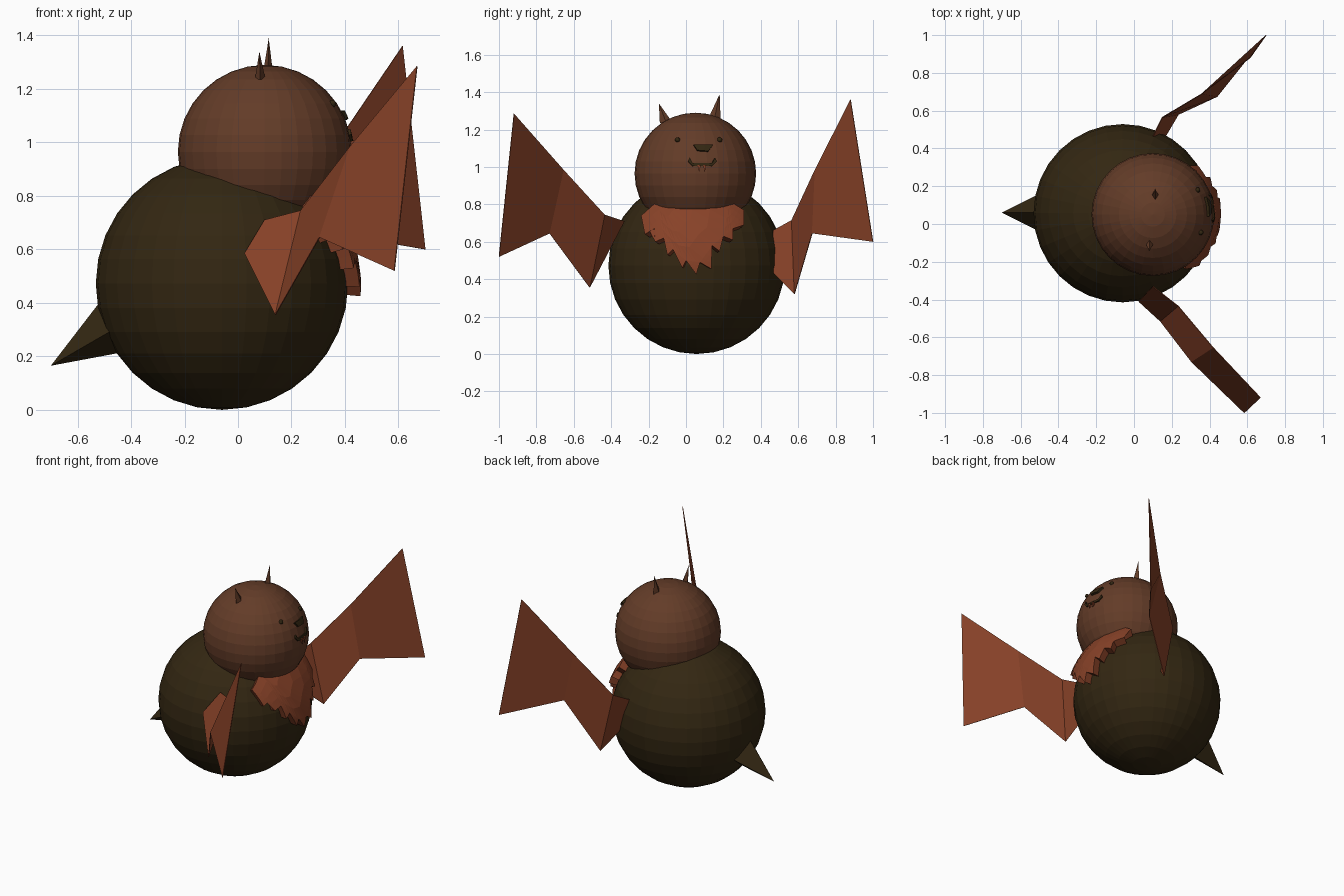
import bpy, bmesh, math
from mathutils import Vector

cube = bpy.data.objects.get("Cube")
if cube:
    bpy.data.objects.remove(cube, do_unlink=True)


def material(name, rgb):
    m = bpy.data.materials.new(name)
    m.use_nodes = True
    m.diffuse_color = (*rgb, 1)
    m.node_tree.nodes["Principled BSDF"].inputs["Base Color"].default_value = (*rgb, 1)
    return m


OLIVE = material("dark olive", (0.033, 0.020, 0.006))
BROWN = material("brown", (0.125, 0.045, 0.021))
RUST = material("rust", (0.245, 0.054, 0.021))

BODY, BODY_R = Vector((-0.06, 0.057, 0.472)), 0.472
HEAD, HEAD_R = Vector((0.10, 0.05, 0.965)), 0.325


def finish(bm, name, mat):
    bmesh.ops.recalc_face_normals(bm, faces=bm.faces)
    me = bpy.data.meshes.new(name)
    bm.to_mesh(me)
    bm.free()
    me.materials.append(mat)
    ob = bpy.data.objects.new(name, me)
    bpy.context.collection.objects.link(ob)
    return ob


def sphere(name, centre, radius, mat, segments=32, rings=16):
    bm = bmesh.new()
    bmesh.ops.create_uvsphere(bm, u_segments=segments, v_segments=rings, radius=radius)
    bmesh.ops.translate(bm, verts=bm.verts, vec=centre)
    return finish(bm, name, mat)


def on_sphere(y, z, centre, radius):
    # Front point of a sphere at the given y and z
    d2 = radius ** 2 - (y - centre.y) ** 2 - (z - centre.z) ** 2
    return Vector((centre.x + math.sqrt(max(d2, 0)), y, z))


def spike(name, base, tip, mat):
    # Pyramid from a ring of base points to a tip
    bm = bmesh.new()
    ring = [bm.verts.new(p) for p in base]
    top = bm.verts.new(tip)
    bm.faces.new(ring)
    for a, b in zip(ring, ring[1:] + ring[:1]):
        bm.faces.new((a, b, top))
    return finish(bm, name, mat)


def sheet(name, top, bottom, mat):
    # Folded strip between an upper and a lower edge, with a hair of thickness
    bm = bmesh.new()
    t = [bm.verts.new(p) for p in top]
    b = [bm.verts.new(p) for p in bottom]
    for i in range(len(t) - 1):
        bm.faces.new((t[i], t[i + 1], b[i + 1], b[i]))
    ob = finish(bm, name, mat)
    mod = ob.modifiers.new("thickness", "SOLIDIFY")
    mod.thickness, mod.offset = 0.004, 0
    return ob


def patch(name, outline, centre, radius, depth, mat, cuts):
    # Outline wrapped onto the front of a sphere and thickened inward
    bm = bmesh.new()
    bm.faces.new([bm.verts.new((0, y, z)) for y, z in outline])
    bmesh.ops.triangulate(bm, faces=bm.faces)
    if cuts:
        bmesh.ops.subdivide_edges(bm, edges=bm.edges, cuts=cuts, use_grid_fill=True)
    for v in bm.verts:
        v.co = on_sphere(v.co.y, v.co.z, centre, radius)
    rim = bmesh.ops.extrude_face_region(bm, geom=bm.faces[:])
    for v in [g for g in rim["geom"] if isinstance(g, bmesh.types.BMVert)]:
        v.co += (centre - v.co).normalized() * depth
    return finish(bm, name, mat)


# Body and head
sphere("body", BODY, BODY_R, OLIVE)
sphere("head", HEAD, HEAD_R, BROWN)

# Tail
spike("tail", [(-0.45, 0.06, 0.49), (-0.38, -0.10, 0.35),
               (-0.30, 0.06, 0.24), (-0.38, 0.22, 0.35)], (-0.70, 0.06, 0.165), OLIVE)

# Wings, folded in three panels and posed differently
sheet("right_wing",
      [(0.10, -0.33, 0.71), (0.235, -0.435, 0.745), (0.42, -0.655, 0.985), (0.67, -0.92, 1.285)],
      [(0.025, -0.41, 0.585), (0.14, -0.515, 0.355), (0.305, -0.73, 0.645), (0.585, -1.0, 0.52)],
      RUST)
sheet("left_wing",
      [(0.10, 0.465, 0.66), (0.15, 0.565, 0.715), (0.36, 0.69, 0.985), (0.615, 0.88, 1.36)],
      [(0.17, 0.47, 0.43), (0.235, 0.58, 0.32), (0.44, 0.675, 0.645), (0.70, 1.0, 0.60)],
      RUST)

# Ragged chest fur
fur = [(-0.15, 0.82), (-0.24, 0.74), (-0.22, 0.64), (-0.17, 0.67), (-0.165, 0.6),
       (-0.12, 0.62), (-0.1, 0.53), (-0.07, 0.56), (-0.02, 0.46), (0.0, 0.5),
       (0.055, 0.425), (0.075, 0.49), (0.135, 0.455), (0.14, 0.58), (0.18, 0.55),
       (0.2, 0.63), (0.25, 0.61), (0.25, 0.67), (0.31, 0.69), (0.28, 0.73),
       (0.31, 0.77), (0.23, 0.82)]
patch("chest_fur", fur, BODY, 0.52, 0.07, RUST, 3)

# Ears
for side, base, tip in (("left", (0.112, 0.15, 1.25), (0.115, 0.18, 1.39)),
                        ("right", (0.083, -0.105, 1.235), (0.08, -0.145, 1.34))):
    c = Vector(base)
    ring = [c + Vector(o) for o in ((0.02, 0, 0), (0, 0.035, 0), (-0.02, 0, 0), (0, -0.035, 0))]
    spike(side + "_ear", ring, tip, BROWN)

# Eyes
for side, y in (("left", 0.18), ("right", -0.045)):
    sphere(side + "_eye", on_sphere(y, 1.145, HEAD, HEAD_R), 0.014, OLIVE, 10, 6)

# Nose and mouth
nose = [(0.04, 1.12), (0.06, 1.09), (0.12, 1.085), (0.145, 1.12)]
patch("nose", nose, HEAD, HEAD_R + 0.012, 0.04, OLIVE, 1)
mouth = [(0.01, 1.03), (0.02, 1.05), (0.035, 1.022), (0.14, 1.022), (0.155, 1.05),
         (0.165, 1.03), (0.14, 1.005), (0.035, 1.005)]
patch("mouth", mouth, HEAD, HEAD_R + 0.008, 0.03, OLIVE, 0)

# Fangs
for side, y in (("left", 0.10), ("right", 0.07)):
    x = on_sphere(y, 1.01, HEAD, HEAD_R).x
    ring = [(x - 0.02, y, 1.01), (x + 0.012, y - 0.009, 1.01), (x + 0.012, y + 0.009, 1.01)]
    spike(side + "_fang", ring, (x + 0.012, y, 0.972), RUST)
